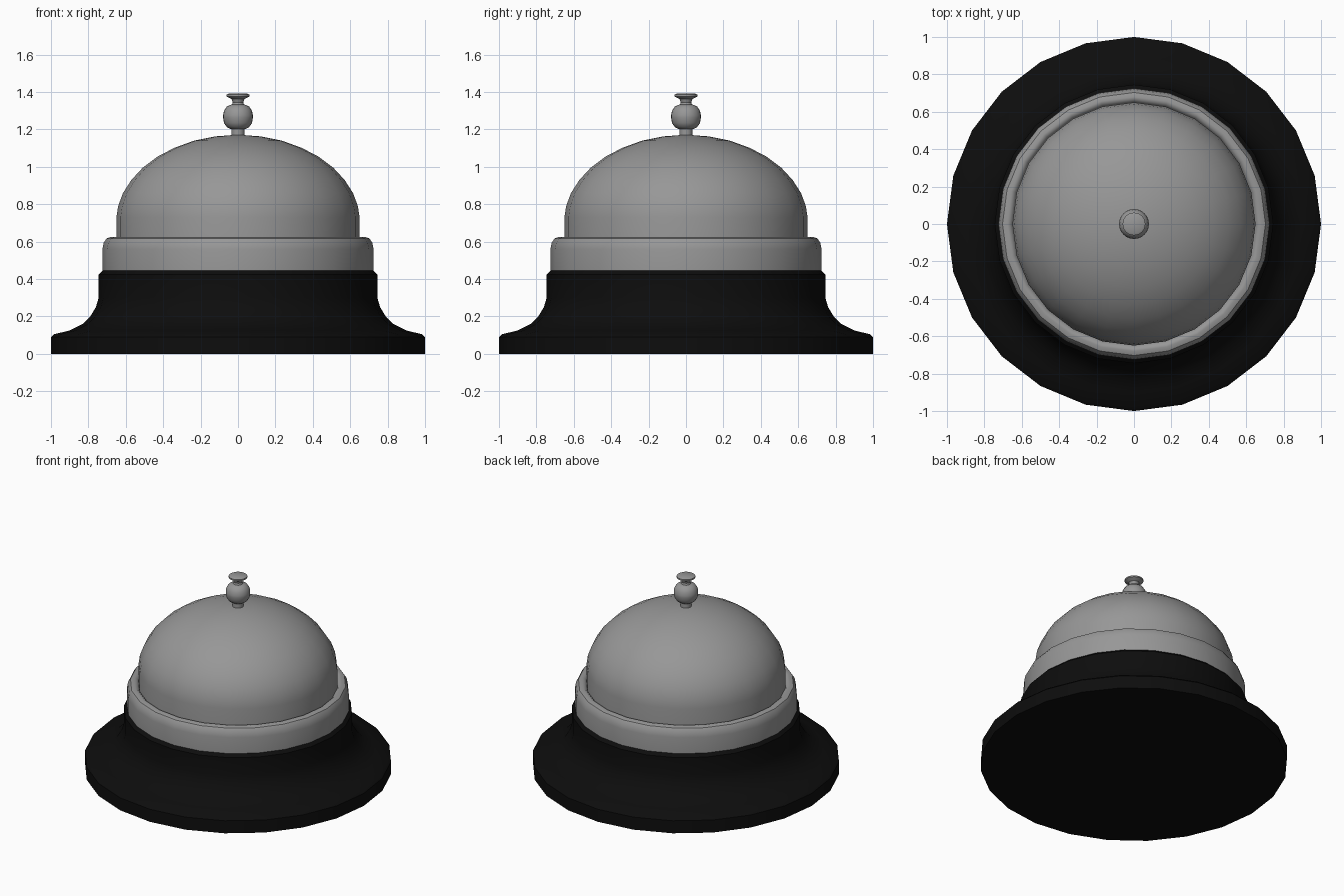
import bpy
import bmesh
import math

SEGMENTS = 24

if "Cube" in bpy.data.objects:
    bpy.data.objects.remove(bpy.data.objects["Cube"], do_unlink=True)


def make_material(name, value, roughness):
    mat = bpy.data.materials.new(name)
    mat.use_nodes = True
    color = (value, value, value, 1)
    mat.diffuse_color = color
    shader = mat.node_tree.nodes["Principled BSDF"]
    shader.inputs["Base Color"].default_value = color
    shader.inputs["Roughness"].default_value = roughness
    return mat


def lathe(name, profile, mat, angle=35):
    """Spin a (radius, height) profile around the vertical axis."""
    bm = bmesh.new()
    verts = [bm.verts.new((r, 0, z)) for r, z in profile]
    edges = [bm.edges.new(pair) for pair in zip(verts, verts[1:])]
    bmesh.ops.spin(bm, geom=verts + edges, cent=(0, 0, 0), axis=(0, 0, 1),
                   angle=math.tau, steps=SEGMENTS, use_duplicate=False)
    bmesh.ops.remove_doubles(bm, verts=bm.verts, dist=0.0005)
    bmesh.ops.recalc_face_normals(bm, faces=bm.faces)
    mesh = bpy.data.meshes.new(name)
    bm.to_mesh(mesh)
    bm.free()
    mesh.materials.append(mat)
    obj = bpy.data.objects.new(name, mesh)
    bpy.context.collection.objects.link(obj)
    bpy.ops.object.select_all(action="DESELECT")
    obj.select_set(True)
    bpy.context.view_layer.objects.active = obj
    bpy.ops.object.shade_smooth_by_angle(angle=math.radians(angle))
    return obj


black = make_material("black base", 0.004, 0.6)
metal = make_material("grey metal", 0.31, 0.4)

# Flared foot with a straight collar and a small top chamfer
lathe("base", [(0, 0), (1, 0), (1, 0.09), (0.985, 0.105), (0.9, 0.125),
               (0.83, 0.16), (0.79, 0.2), (0.76, 0.25), (0.745, 0.3),
               (0.745, 0.425), (0.725, 0.445), (0, 0.445)], black)

# Rounded metal band that holds the bell
lathe("band", [(0.64, 0.44), (0.725, 0.44), (0.725, 0.56), (0.718, 0.595),
               (0.703, 0.617), (0.68, 0.625), (0.665, 0.622),
               (0.652, 0.61), (0.64, 0.58), (0.64, 0.44)], metal)

# Bell dome with a straight skirt
lathe("dome", [(0, 0.5), (0.65, 0.5), (0.65, 0.73), (0.641, 0.79),
               (0.615, 0.86), (0.57, 0.93), (0.51, 0.995), (0.43, 1.055),
               (0.34, 1.102), (0.235, 1.14), (0.12, 1.163), (0, 1.172)], metal)

# Stem, ball with a crisp equator, and flared button
lathe("stem", [(0, 1.15), (0.035, 1.15), (0.035, 1.22), (0, 1.22)], metal)
ball = [(0, 1.2), (0.04, 1.202), (0.06, 1.213), (0.075, 1.235), (0.08, 1.265),
        (0.08, 1.275), (0.075, 1.3), (0.06, 1.322), (0.04, 1.332), (0, 1.334)]
lathe("ball", ball, metal)
lathe("button", [(0, 1.325), (0.034, 1.325), (0.028, 1.345), (0.034, 1.362),
                 (0.061, 1.376), (0.061, 1.386), (0.05, 1.392), (0, 1.392)], metal)
